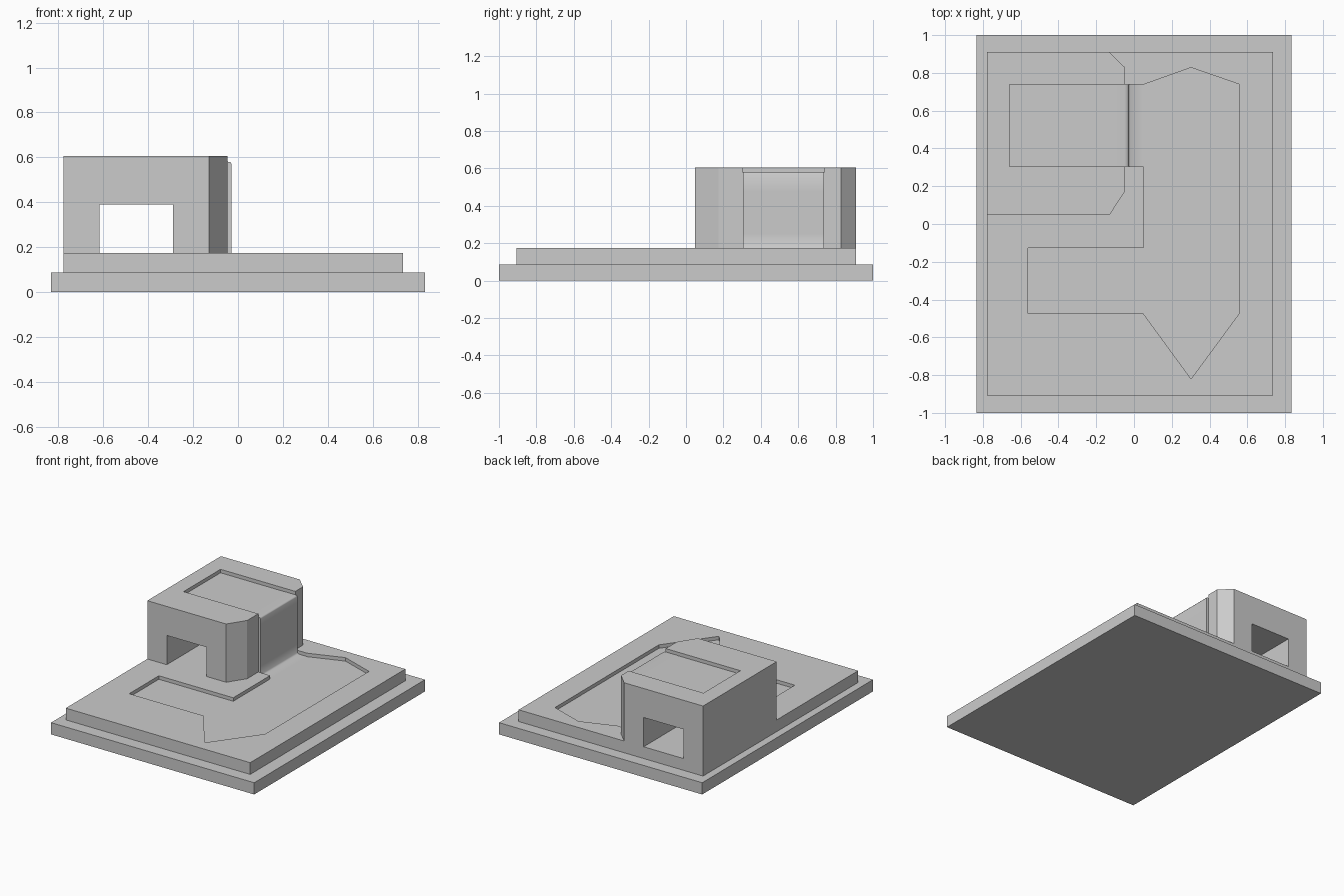
import bpy, bmesh
from mathutils import Vector

if "Cube" in bpy.data.objects:
    bpy.data.objects.remove(bpy.data.objects["Cube"])


def prism(name, outline, z0, z1):
    """Extrude an xy outline from z0 to z1."""
    bm = bmesh.new()
    face = bm.faces.new([bm.verts.new((x, y, z0)) for x, y in outline])
    ext = bmesh.ops.extrude_face_region(bm, geom=[face])
    verts = [v for v in ext["geom"] if isinstance(v, bmesh.types.BMVert)]
    bmesh.ops.translate(bm, verts=verts, vec=Vector((0, 0, z1 - z0)))
    bmesh.ops.recalc_face_normals(bm, faces=bm.faces)
    return finish(name, bm)


def finish(name, bm):
    mesh = bpy.data.meshes.new(name)
    bm.to_mesh(mesh)
    bm.free()
    obj = bpy.data.objects.new(name, mesh)
    bpy.context.collection.objects.link(obj)
    return obj


def rect(x0, x1, y0, y1):
    return [(x0, y0), (x1, y0), (x1, y1), (x0, y1)]


def cut(target, cutter):
    """Subtract the cutter, then remove it."""
    mod = target.modifiers.new("cut", 'BOOLEAN')
    mod.operation = 'DIFFERENCE'
    mod.solver = 'EXACT'
    mod.object = cutter
    bpy.context.view_layer.objects.active = target
    bpy.ops.object.modifier_apply(modifier=mod.name)
    bpy.data.objects.remove(cutter)


Y0, Y1 = 0.305, 0.738          # width of the channel on the block
LOW, HIGH = 0.148, 0.58        # channel floor heights

# Stepped base
prism("base_slab", rect(-0.833, 0.833, -1, 1), 0, 0.087)
upper = prism("upper_slab", rect(-0.777, 0.735, -0.907, 0.91), 0.087, 0.174)

# Sunken channel and pool in the upper slab
cut(upper, prism("channel_cutter", [
    (-0.56, -0.127), (-0.56, -0.475), (0.05, -0.475), (0.302, -0.82),
    (0.556, -0.475), (0.556, 0.74), (0.302, 0.828), (0.05, Y1),
    (-0.055, Y1), (-0.055, Y0), (0.05, Y0), (0.05, -0.127)], LOW, 0.3))

# Raised block with chamfered front corners, tunnel and top channel
block = prism("raised_block", [
    (-0.777, 0.047), (-0.13, 0.047), (-0.047, 0.175), (-0.047, 0.828),
    (-0.13, 0.91), (-0.777, 0.91)], 0.174, 0.606)
cut(block, prism("tunnel_cutter", rect(-0.617, -0.29, -0.1, 1.1), 0.1, 0.391))
cut(block, prism("basin_cutter", rect(-0.66, 0.1, Y0, Y1), HIGH, 0.8))

# Smooth sheet spilling over the block edge down to the channel
profile = [(-0.145, HIGH + .001), (-0.05, HIGH + .001), (-0.034, HIGH - .001),
           (-0.03, HIGH - .008), (-0.03, 0.48), (-0.03, 0.25),
           (-0.03, LOW + .01), (-0.02, LOW + .001), (0.05, LOW + .001)]
bm = bmesh.new()
rows = [[bm.verts.new((x, y, z)) for y in (Y0, Y1)] for x, z in profile]
for a, b in zip(rows, rows[1:]):
    bm.faces.new((a[0], b[0], b[1], a[1])).smooth = True
# Flat end caps between the sheet and the block face
for y, step in ((Y0, 1), (Y1, -1)):
    pts = [(-0.05, LOW)] + profile[-2:0:-1]
    bm.faces.new([bm.verts.new((x, y, z)) for x, z in pts[::step]])
finish("spill_sheet", bm)
